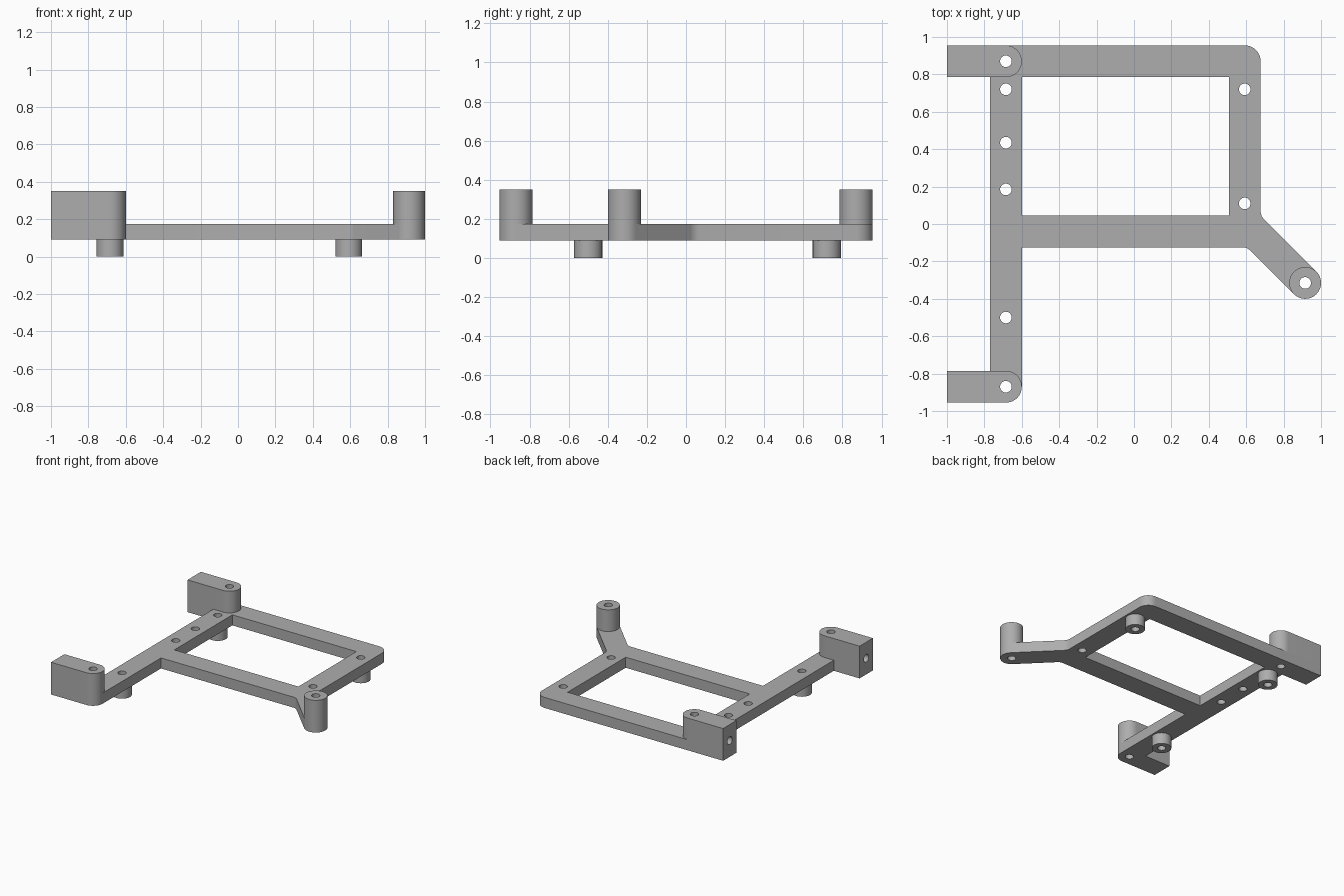
import bpy, bmesh
from math import cos, sin, radians

cube = bpy.data.objects.get("Cube")
if cube:
    bpy.data.objects.remove(cube, do_unlink=True)

R = 0.085             # half width of rails, radius of rounded ends
HOLE = 0.031          # screw hole radius
Z_BASE, Z_DECK, Z_TOP = 0.09, 0.175, 0.35
RAIL_X, RIGHT_X, END_Y = -0.685, 0.592, 0.87
ARM = (0.915, -0.315)

grey = bpy.data.materials.new("plain grey")
grey.use_nodes = True
colour = (0.42, 0.42, 0.42, 1)
grey.diffuse_color = colour
grey.node_tree.nodes["Principled BSDF"].inputs["Base Color"].default_value = colour


def arc(centre, r, start, end, steps=16):
    angles = [radians(start + (end - start) * i / steps) for i in range(steps + 1)]
    return [(centre[0] + r * cos(a), centre[1] + r * sin(a)) for a in angles]


def circle(centre, r, steps=32):
    return arc(centre, r, 0, 360, steps)[:-1]


def plate(name, loops, z0, z1):
    """Extrude an outline, with further loops as openings, from z0 to z1."""
    curve = bpy.data.curves.new(name, 'CURVE')
    curve.dimensions = '2D'
    curve.fill_mode = 'BOTH'
    curve.extrude = (z1 - z0) / 2
    for loop in loops:
        spline = curve.splines.new('POLY')
        spline.points.add(len(loop) - 1)
        for point, (x, y) in zip(spline.points, loop):
            point.co = (x, y, 0, 1)
        spline.use_cyclic_u = True
    temp = bpy.data.objects.new(name + "_profile", curve)
    bpy.context.collection.objects.link(temp)
    bpy.context.view_layer.update()
    graph = bpy.context.evaluated_depsgraph_get()
    mesh = bpy.data.meshes.new_from_object(temp.evaluated_get(graph))
    bpy.data.objects.remove(temp, do_unlink=True)

    bm = bmesh.new()
    bm.from_mesh(mesh)
    bmesh.ops.translate(bm, verts=bm.verts, vec=(0, 0, (z0 + z1) / 2))
    bmesh.ops.remove_doubles(bm, verts=bm.verts, dist=0.0001)
    bmesh.ops.recalc_face_normals(bm, faces=bm.faces)
    bm.to_mesh(mesh)
    bm.free()
    mesh.materials.clear()
    mesh.materials.append(grey)
    obj = bpy.data.objects.new(name, mesh)
    bpy.context.collection.objects.link(obj)
    return obj


def smooth(obj):
    bpy.ops.object.select_all(action='DESELECT')
    obj.select_set(True)
    bpy.context.view_layer.objects.active = obj
    bpy.ops.object.shade_smooth_by_angle(angle=radians(30))


# Flat frame with window, diagonal arm and screw holes
outline = [(-1, -END_Y - R)]
outline += arc((RAIL_X, -END_Y), R, -90, 0)
outline += [(-0.6, -0.125), (0.585, -0.125), (0.602, -0.128), (0.618, -0.138)]
outline += arc(ARM, R, -135, 45)
outline += [(0.697, 0.023), (0.682, 0.042), (RIGHT_X + R, 0.065)]
outline += arc((RIGHT_X, END_Y), R, 0, 90)
outline += [(-1, END_Y + R), (-1, END_Y - R), (RAIL_X - R, END_Y - R),
            (RAIL_X - R, R - END_Y), (-1, R - END_Y)]
window = [(-0.6, 0.045), (0.507, 0.045), (0.507, END_Y - R), (-0.6, END_Y - R)]
holes = [(RAIL_X, y) for y in (END_Y, 0.72, 0.435, 0.185, -0.5, -END_Y)]
holes += [(RIGHT_X, 0.72), (RIGHT_X, 0.11), ARM]
parts = [plate("frame", [outline, window] + [circle(h, HOLE) for h in holes],
               Z_BASE, Z_DECK)]

# Round-ended mounting blocks, with a screw hole in the end face
for name, y in (("front_block", -END_Y), ("back_block", END_Y)):
    shape = [(-1, y - R)] + arc((RAIL_X, y), R, -90, 90, 32) + [(-1, y + R)]
    block = plate(name, [shape, circle((RAIL_X, y), HOLE)], Z_DECK, Z_TOP)
    bpy.ops.mesh.primitive_cylinder_add(vertices=32, radius=HOLE, depth=0.4,
                                        location=(-0.89, y, 0.22),
                                        rotation=(0, radians(90), 0))
    cutter = bpy.context.object
    cutter.hide_render = True
    cut = block.modifiers.new("end_hole", 'BOOLEAN')
    cut.operation = 'DIFFERENCE'
    cut.solver = 'EXACT'
    cut.object = cutter
    bpy.ops.object.select_all(action='DESELECT')
    bpy.context.view_layer.objects.active = block
    block.select_set(True)
    bpy.ops.object.modifier_apply(modifier=cut.name)
    bpy.data.objects.remove(cutter, do_unlink=True)
    parts.append(block)

# Round post at the end of the arm
parts.append(plate("arm_post", [circle(ARM, R, 48), circle(ARM, HOLE)], Z_DECK, Z_TOP))

# Standoffs under the frame
for name, spot in (("front_right_standoff", (RAIL_X, -0.5)),
                   ("back_right_standoff", (RAIL_X, 0.72)),
                   ("back_left_standoff", (RIGHT_X, 0.72))):
    parts.append(plate(name, [circle(spot, 0.072, 48), circle(spot, HOLE)], 0, Z_BASE))

for part in parts:
    smooth(part)
